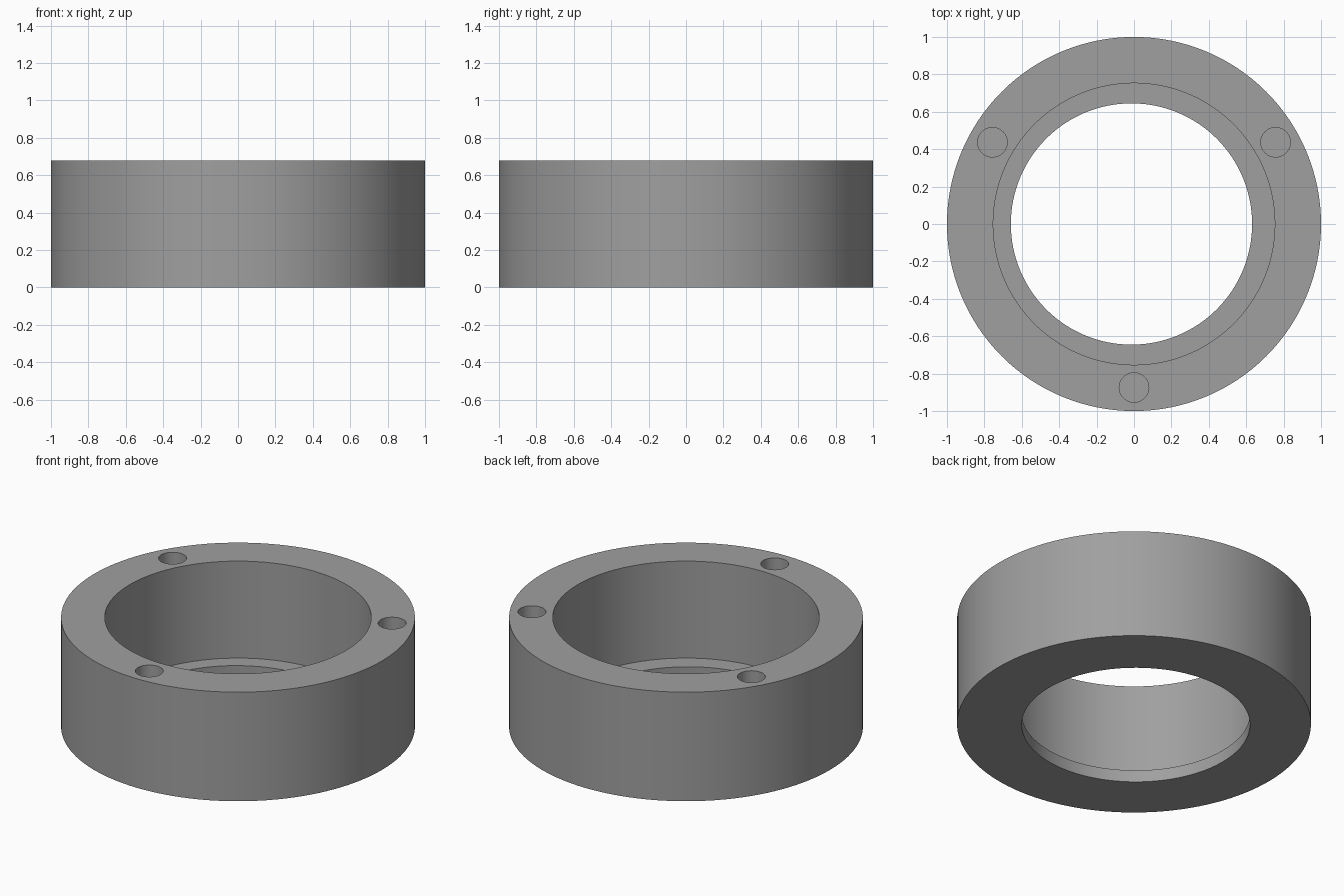
import bpy, math

if "Cube" in bpy.data.objects:
    bpy.data.objects.remove(bpy.data.objects["Cube"])

HEIGHT, FLOOR, HOLE_DEPTH = 0.68, 0.075, 0.4

grey = bpy.data.materials.new("mid_grey")
grey.diffuse_color = (0.35, 0.35, 0.35, 1)
grey.use_nodes = True
grey.node_tree.nodes["Principled BSDF"].inputs["Base Color"].default_value = grey.diffuse_color


def cylinder(name, radius, z0, z1, x=0, y=0, sides=128):
    bpy.ops.mesh.primitive_cylinder_add(vertices=sides, radius=radius, depth=z1 - z0,
                                        location=(x, y, (z0 + z1) / 2))
    obj = bpy.context.object
    obj.name = name
    obj.data.materials.append(grey)
    return obj


# Outer body of the ring
ring = cylinder("ring_housing", 1.0, 0, HEIGHT)

# Wide recess, slightly offset through bore, and three blind screw holes
cutters = [
    cylinder("recess_cutter", 0.753, FLOOR, HEIGHT + 0.1),
    cylinder("bore_cutter", 0.645, -0.1, FLOOR + 0.1, x=-0.0135),
]
for i in range(3):
    a = math.radians(-90 + 120 * i)
    cutters.append(cylinder("screw_hole_cutter", 0.079, HEIGHT - HOLE_DEPTH, HEIGHT + 0.1,
                            0.874 * math.cos(a), 0.874 * math.sin(a), 48))

# Cut each opening out of the body
bpy.context.view_layer.objects.active = ring
for cutter in cutters:
    mod = ring.modifiers.new(cutter.name, 'BOOLEAN')
    mod.operation, mod.solver, mod.object = 'DIFFERENCE', 'EXACT', cutter
    bpy.ops.object.modifier_apply(modifier=mod.name)
for cutter in cutters:
    bpy.data.objects.remove(cutter, do_unlink=True)

# Smooth walls with crisp rims
bpy.ops.object.select_all(action='DESELECT')
ring.select_set(True)
bpy.ops.object.shade_smooth_by_angle(angle=math.radians(30))
